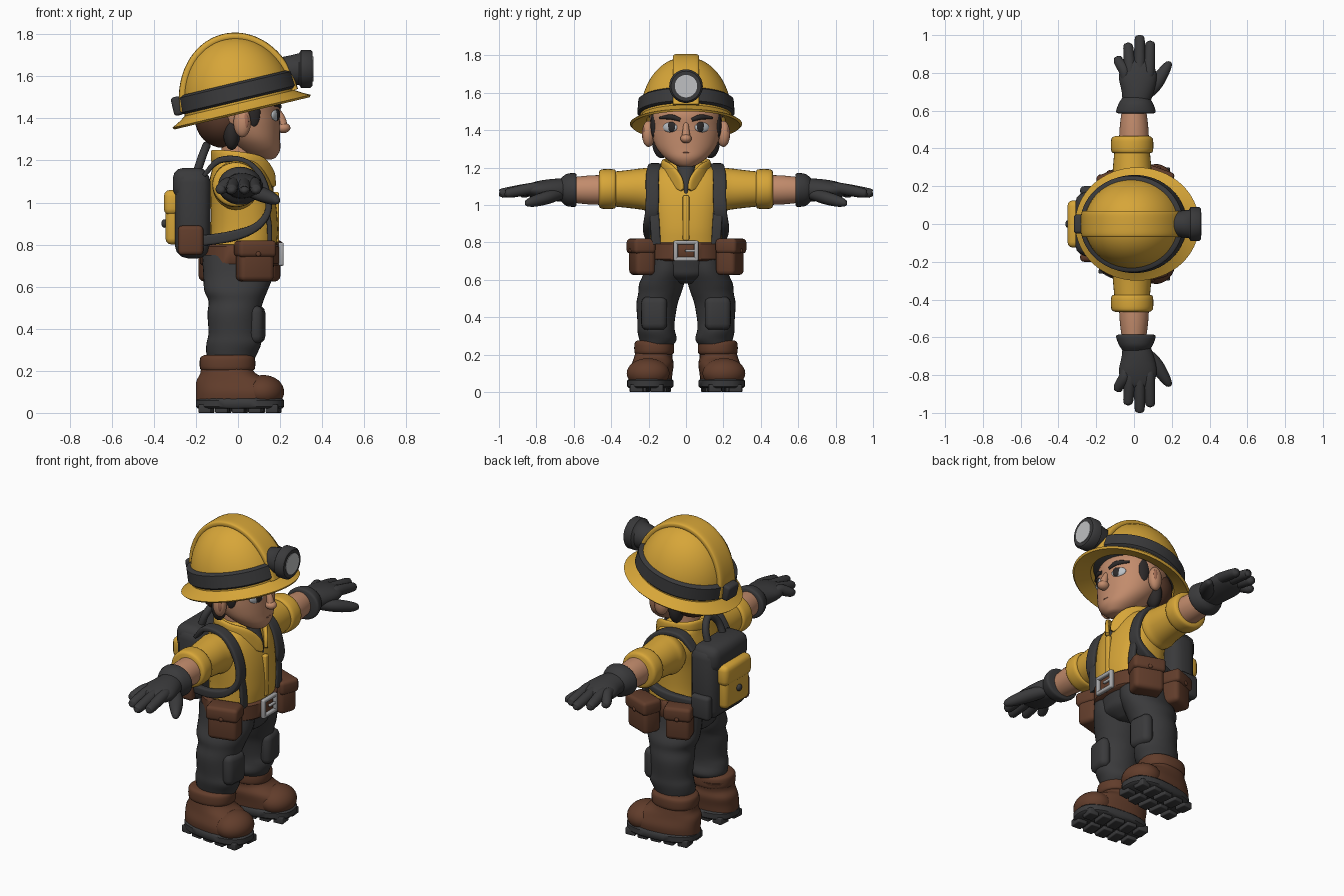
import bpy
import bmesh
import math
from mathutils import Matrix, Vector

if "Cube" in bpy.data.objects:
    bpy.data.objects.remove(bpy.data.objects["Cube"], do_unlink=True)

X, Y, Z = Vector((1, 0, 0)), Vector((0, 1, 0)), Vector((0, 0, 1))


def material(name, red, green, blue):
    mat = bpy.data.materials.new(name)
    mat.use_nodes = True
    colour = (red, green, blue, 1)
    mat.diffuse_color = colour
    shader = next(n for n in mat.node_tree.nodes if n.type == "BSDF_PRINCIPLED")
    shader.inputs["Base Color"].default_value = colour
    shader.inputs["Roughness"].default_value = .8
    return mat


yellow = material("safety yellow", .68, .38, .04)
charcoal = material("charcoal", .042, .042, .044)
leather = material("brown leather", .12, .046, .024)
skin = material("skin", .54, .26, .15)
silver = material("silver", .4, .4, .41)
hair_brown = material("hair brown", .1, .042, .024)
hair_dark = material("dark hair", .025, .022, .022)
eye_white = material("eye white", .5, .53, .56)
lip = material("lip", .36, .15, .09)
lens_grey = material("lens grey", .52, .53, .54)


def finish(name, bm, mat, mirror=False, place=None):
    """Turn a bmesh into a smooth object, optionally placed and mirrored across y."""
    if place:
        bmesh.ops.transform(bm, matrix=place, verts=bm.verts)
    bmesh.ops.recalc_face_normals(bm, faces=bm.faces)
    mesh = bpy.data.meshes.new(name)
    bm.to_mesh(mesh)
    bm.free()
    mesh.materials.append(mat)
    mesh.shade_smooth()
    mesh.set_sharp_from_angle(angle=math.radians(45))
    obj = bpy.data.objects.new(name, mesh)
    bpy.context.collection.objects.link(obj)
    if mirror:
        mod = obj.modifiers.new("Mirror", "MIRROR")
        mod.use_axis = (False, True, False)
        mod.use_mirror_merge = False
    return obj


def smooth_keys(keys, steps):
    """Catmull-Rom interpolation of positions and radii."""
    if steps == 1:
        return keys
    out = []
    for i in range(len(keys) - 1):
        rows = keys[max(i - 1, 0)], keys[i], keys[i + 1], keys[min(i + 2, len(keys) - 1)]
        for s in range(steps):
            t = s / steps
            out.append([b + (c - a) * t / 2 + (2 * a - 5 * b + 4 * c - d) * t * t / 2
                        + (3 * b - a - 3 * c + d) * t ** 3 / 2 for a, b, c, d in zip(*rows)])
    return out + [keys[-1]]


def sweep(name, keys, mat, side=X, axis=None, power=2, steps=4, seg=32, **options):
    """Skin rings given as (x, y, z, radius along side, radius across)."""
    keys = smooth_keys(keys, steps)
    bm = bmesh.new()
    rings = []
    for i, (x, y, z, a, b) in enumerate(keys):
        before, after = keys[max(i - 1, 0)], keys[min(i + 1, len(keys) - 1)]
        tangent = axis or (Vector(after[:3]) - Vector(before[:3])).normalized()
        u = (side - tangent * side.dot(tangent)).normalized()
        v = tangent.cross(u)
        ring = []
        for k in range(seg):
            c, s = math.cos(math.tau * k / seg), math.sin(math.tau * k / seg)
            c, s = (math.copysign(abs(w) ** (2 / power), w) for w in (c, s))
            ring.append(bm.verts.new(Vector((x, y, z)) + u * a * c + v * b * s))
        rings.append(ring)
    for low, high in zip(rings, rings[1:]):
        for k in range(seg):
            n = (k + 1) % seg
            bm.faces.new((low[k], low[n], high[n], high[k]))
    bm.faces.new(rings[0])
    bm.faces.new(rings[-1])
    return finish(name, bm, mat, **options)


def box(name, loc, size, mat, bevel=.02, turn=0, **options):
    bm = bmesh.new()
    bmesh.ops.create_cube(bm, size=1)
    bmesh.ops.scale(bm, vec=size, verts=bm.verts)
    bmesh.ops.bevel(bm, geom=bm.edges[:], offset=bevel, segments=3, profile=.5, affect="EDGES")
    place = Matrix.Translation(loc) @ Matrix.Rotation(math.radians(turn), 4, "Z")
    bmesh.ops.transform(bm, matrix=place, verts=bm.verts)
    return finish(name, bm, mat, **options)


def ball(name, loc, radii, mat, turn=0, **options):
    bm = bmesh.new()
    bmesh.ops.create_uvsphere(bm, u_segments=32, v_segments=16, radius=1)
    place = Matrix.Translation(loc) @ Matrix.Rotation(math.radians(turn), 4, "Z") @ Matrix.Diagonal((*radii, 1))
    bmesh.ops.transform(bm, matrix=place, verts=bm.verts)
    return finish(name, bm, mat, **options)


# Boots, toes turned slightly outwards
splay = Matrix.Translation((0, .19, 0)) @ Matrix.Rotation(math.radians(6), 4, "Z")
both = dict(mirror=True)
boot = dict(mirror=True, place=splay)
sweep("boot_sole", [(.01, 0, .02, .2, .11), (.01, 0, .03, .21, .12), (.01, 0, .06, .21, .12),
                    (.01, 0, .07, .2, .11)], charcoal, axis=Z, power=2.6, steps=1, **boot)
for row in range(5):
    for column in (-1, 1):
        width = .07 if row in (0, 4) else .09
        box("sole_lug", (-.15 + row * .08, column * .055, .02), (.06, width, .04), charcoal, .006, **boot)
sweep("boot_foot", [(0, 0, .05, .2, .11), (0, 0, .1, .2, .115), (-.02, -.01, .15, .18, .11),
                    (-.05, -.01, .19, .13, .1), (-.06, -.02, .24, .12, .1)],
      leather, axis=Z, power=2.4, **boot)
ball("boot_toe", (.12, 0, .1), (.1, .115, .08), leather, **boot)
sweep("boot_cuff", [(-.05, .17, .2, .11, .09), (-.05, .17, .21, .13, .105), (-.05, .17, .26, .13, .105),
                    (-.05, .17, .275, .11, .09)], leather, axis=Z, power=2.3, **both)

# Trousers and knee pads
sweep("trouser_leg", [(-.03, .16, .24, .1, .08), (-.03, .15, .28, .12, .1), (-.02, .16, .33, .13, .1),
                      (-.02, .16, .38, .12, .1), (-.02, .155, .47, .125, .11), (-.01, .14, .53, .13, .115),
                      (-.01, .13, .58, .15, .12), (0, .11, .65, .165, .11), (0, .1, .75, .17, .1)],
      charcoal, axis=Z, **both)
sweep("trouser_hips", [(0, 0, .58, .09, .05), (0, 0, .62, .15, .17), (0, 0, .67, .165, .2),
                       (.01, 0, .75, .17, .2)], charcoal, axis=Z, **both)
box("knee_pad", (.09, .17, .42), (.07, .14, .18), charcoal, .034, 8, **both)

# Shirt, collar and undershirt
sweep("shirt", [(.02, 0, .74, .16, .19), (.025, 0, .8, .16, .19), (.03, 0, .88, .16, .19),
                (.025, 0, 1, .155, .2), (.01, 0, 1.1, .145, .21), (0, 0, 1.17, .12, .19),
                (-.01, 0, 1.21, .1, .13), (-.01, 0, 1.23, .08, .08)], yellow, axis=Z, power=2.4)
sweep("undershirt", [(.15, 0, 1.06, .02, .01), (.13, 0, 1.12, .03, .03), (.09, 0, 1.21, .03, .05)],
      charcoal, axis=Z)
sweep("collar", [(-.12, 0, 1.22, .03, .01), (-.08, .09, 1.22, .03, .014), (.02, .12, 1.2, .04, .014),
                 (.1, .09, 1.17, .05, .014), (.15, .045, 1.12, .04, .012), (.17, .02, 1.08, .01, .01)],
      yellow, side=Z, power=3, **both)
box("shirt_placket", (.18, 0, .93), (.03, .035, .24), yellow, .008)

# Arms with rolled sleeves
sweep("sleeve", [(0, .1, 1.07, .08, .09), (-.01, .19, 1.08, .11, .115), (-.01, .24, 1.085, .105, .11),
                 (-.01, .32, 1.085, .1, .1), (-.01, .42, 1.085, .09, .09)], yellow, axis=Y, **both)
sweep("sleeve_cuff", [(-.01, .375, 1.085, .09, .09), (-.01, .385, 1.085, .11, .105),
                      (-.01, .45, 1.085, .11, .105), (-.01, .465, 1.085, .09, .09)],
      yellow, axis=Y, **both)
sweep("forearm", [(0, .42, 1.08, .08, .08), (0, .52, 1.08, .075, .077), (0, .63, 1.08, .06, .065)],
      skin, axis=Y, **both)

# Gloves
sweep("glove_cuff", [(.01, .585, 1.08, .09, .08), (.01, .595, 1.08, .105, .09), (.01, .64, 1.08, .09, .085),
                     (.01, .67, 1.08, .07, .06)], charcoal, axis=Y, **both)
sweep("glove_palm", [(.01, .63, 1.08, .07, .06), (.02, .7, 1.08, .085, .06), (.02, .78, 1.08, .1, .05),
                     (.02, .85, 1.08, .08, .03), (.02, .87, 1.08, .05, .01)], charcoal, axis=Y, **both)
for name, start, end, reach in (("little", -.05, -.08, .89), ("ring", -.02, -.03, .96),
                                ("middle", .03, .03, 1), ("index", .08, .085, .97)):
    sweep(name + "_finger", [(start, .76, 1.09, .02, .02), (start, .81, 1.09, .03, .03),
                             (end, reach - .03, 1.065, .027, .026), (end, reach - .007, 1.06, .018, .018),
                             (end, reach, 1.06, .004, .004)], charcoal, seg=16, **both)
sweep("thumb", [(.05, .67, 1.06, .03, .03), (.11, .74, 1.04, .04, .035), (.16, .81, 1.02, .03, .03),
                (.185, .85, 1.01, .018, .018), (.19, .86, 1.01, .004, .004)], charcoal, seg=16, **both)

# Belt, buckle and pouches
sweep("belt", [(.01, 0, .7, .18, .2), (.01, 0, .71, .19, .21), (.01, 0, .79, .19, .21),
               (.01, 0, .8, .18, .2)], leather, axis=Z, power=2.3, steps=1)
for edge in (-1, 1):
    box("buckle_side", (.205, edge * .055, .755), (.025, .022, .11), silver, .008)
    box("buckle_bar", (.205, 0, .755 + edge * .045), (.025, .13, .022), silver, .008)
box("buckle_prong", (.208, .025, .755), (.015, .06, .015), silver, .005)


def pouch(x, y, turn, width):
    place = Matrix.Translation((x, y, 0)) @ Matrix.Rotation(math.radians(turn), 4, "Z")
    box("pouch_body", (0, 0, .715), (width, .11, .18), leather, .025, place=place)
    box("pouch_flap", (0, .006, .78), (width + .015, .12, .08), leather, .02, place=place)
    ball("pouch_stud", (0, .066, .755), (.012, .007, .012), leather, place=place)


pouch(.11, .235, -20, .17)
pouch(.08, -.235, 195, .17)
pouch(-.11, .215, 20, .14)

# Backpack
box("pack_body", (-.215, 0, .945), (.17, .35, .42), charcoal, .06)
box("pack_lid", (-.225, 0, 1.09), (.17, .33, .15), charcoal, .05)
box("pack_pocket", (-.305, 0, .93), (.08, .23, .26), yellow, .03)
box("pack_pocket_flap", (-.31, 0, 1), (.085, .25, .12), yellow, .03)
ball("pack_button", (-.35, 0, .9), (.014, .02, .02), charcoal)
box("pack_side_pocket", (-.225, -.175, .82), (.12, .05, .14), leather, .02)
box("pack_side_pouch", (-.225, .175, .82), (.12, .05, .14), charcoal, .02)
sweep("pack_handle", [(-.2, .07, 1.13, .02, .02), (-.17, .06, 1.22, .02, .02), (-.15, 0, 1.27, .02, .02),
                      (-.17, -.06, 1.22, .02, .02), (-.2, -.07, 1.13, .02, .02)], charcoal, seg=12)
sweep("shoulder_strap", [(-.16, .15, 1.13, .03, .01), (-.09, .16, 1.2, .035, .015), (.02, .17, 1.2, .035, .015),
                         (.1, .18, 1.14, .035, .015), (.14, .18, 1.04, .035, .015), (.14, .185, .95, .035, .016),
                         (.08, .2, .88, .03, .02), (-.03, .2, .84, .02, .025), (-.16, .16, .82, .02, .025)],
      charcoal, side=Y, power=4, **both)
sweep("lower_strap", [(.14, .17, .96, .025, .01), (.15, .165, .88, .025, .012), (.15, .16, .79, .025, .01)],
      charcoal, side=Y, power=4, **both)

# Head and face
sweep("neck", [(0, 0, 1.12, .09, .09), (0, 0, 1.2, .08, .08), (0, 0, 1.3, .08, .08)], skin, axis=Z)
sweep("head", [(.13, 0, 1.205, .03, .03), (.12, 0, 1.215, .06, .06), (.1, 0, 1.25, .1, .11),
               (.07, 0, 1.3, .13, .155), (.04, 0, 1.36, .16, .18), (.02, 0, 1.42, .18, .19),
               (.01, 0, 1.5, .19, .19), (0, 0, 1.6, .14, .14)], skin, axis=Z)
sweep("nose_bridge", [(.19, 0, 1.44, .01, .012), (.205, 0, 1.4, .02, .018), (.22, 0, 1.35, .02, .025)], skin)
ball("nose_tip", (.215, 0, 1.355), (.034, .03, .025), skin)
ball("ear", (.02, .2, 1.38), (.042, .035, .07), skin, 20, **both)
ball("ear_hollow", (.032, .222, 1.385), (.02, .012, .04), lip, 20, **both)
ball("eye", (.178, .085, 1.415), (.012, .042, .027), eye_white, 26, **both)
ball("iris", (.186, .078, 1.417), (.009, .026, .027), hair_dark, 24, **both)
sweep("eyebrow", [(.2, .03, 1.455, .01, .008), (.187, .08, 1.47, .014, .01), (.15, .14, 1.465, .006, .008)],
      hair_dark, side=Z, seg=12, **both)
sweep("mouth", [(.186, -.05, 1.285, .002, .004), (.198, 0, 1.28, .004, .005), (.186, .05, 1.285, .002, .004)],
      lip, side=Z, seg=8)
ball("back_hair", (-.07, 0, 1.4), (.135, .175, .14), hair_brown)
ball("sideburn", (.075, .172, 1.43), (.032, .016, .07), hair_dark, -15, **both)
ball("nape_hair", (-.03, .13, 1.33), (.04, .05, .08), hair_dark, **both)

# Tilted helmet with brim, ridge and headband
tilt = dict(place=Matrix.Translation((0, 0, 1.44)) @ Matrix.Rotation(math.radians(-13.4), 4, "Y"))
arc = [math.radians(a) for a in range(0, 90, 8)]
brim = [(.015, 0, .12, .2, .18), (.015, 0, .01, .24, .21), (.015, 0, -.02, .33, .29),
        (.015, 0, -.01, .338, .3), (.015, 0, .01, .3, .27)]
dome = [(.015, 0, .03 + .32 * math.sin(a), .268 * math.cos(a) ** .95, .245 * math.cos(a) ** .95) for a in arc]
sweep("helmet_shell", brim + dome, yellow, axis=Z, steps=1, seg=64, **tilt)
ridge = [(.015 + .268 * math.cos(2 * a), 0, .03 + .32 * math.sin(2 * a), .07, .018) for a in arc]
sweep("helmet_ridge", ridge, yellow, side=Y, power=4, **tilt)
sweep("headband", [(.015, 0, .04, .27, .25), (.015, 0, .05, .285, .26), (.015, 0, .12, .28, .255),
                   (.015, 0, .13, .26, .24)], charcoal, axis=Z, steps=1, seg=64, **tilt)
box("headband_clasp", (-.275, 0, .085), (.05, .1, .09), charcoal, .015, **tilt)

# Headlamp
sweep("lamp_housing", [(.2, 0, 1.63, .06, .06), (.25, 0, 1.63, .07, .07), (.29, 0, 1.635, .075, .075),
                       (.3, 0, 1.635, .09, .09), (.345, 0, 1.635, .09, .09), (.355, 0, 1.635, .08, .08)],
      charcoal, side=Y, axis=X, steps=1)
sweep("lamp_lens", [(.35, 0, 1.635, .06, .06), (.358, 0, 1.635, .06, .06)], lens_grey, side=Y, axis=X, steps=1)
